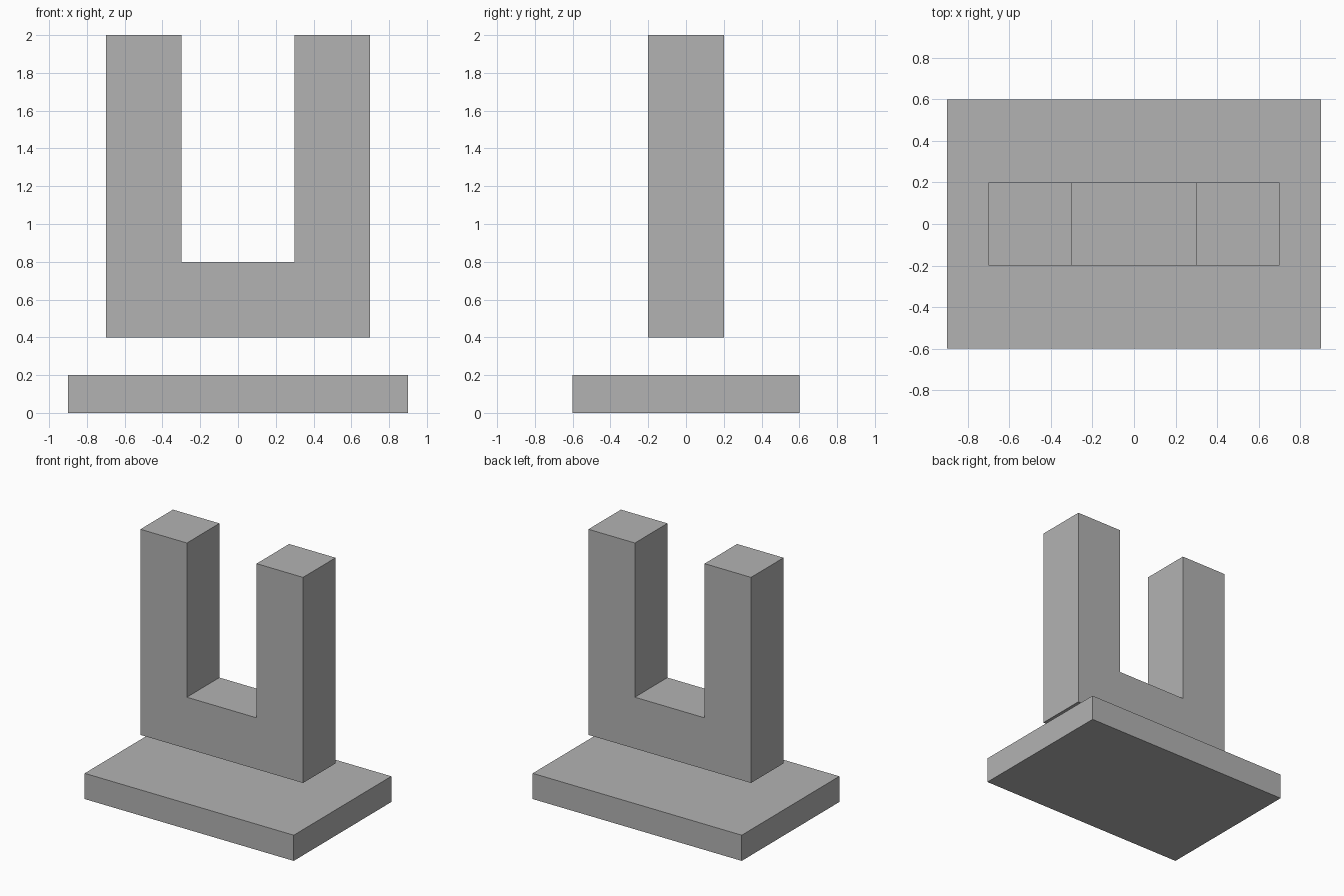
import bpy
import bmesh
from mathutils import Vector

default_cube = bpy.data.objects.get("Cube")
if default_cube:
    bpy.data.objects.remove(default_cube, do_unlink=True)

# Plain grey shared by both parts
GREY = (0.45, 0.45, 0.45, 1)
grey = bpy.data.materials.new("plain grey")
grey.use_nodes = True
grey.diffuse_color = GREY
grey.node_tree.nodes["Principled BSDF"].inputs["Base Color"].default_value = GREY


def extrude_profile(name, half_profile, depth):
    """Mirror a right-half (x, z) outline across x = 0 and extrude it along y."""
    outline = half_profile + [(-x, z) for x, z in reversed(half_profile)]
    bm = bmesh.new()
    front = bm.faces.new([bm.verts.new((x, -depth / 2, z)) for x, z in outline])
    extruded = bmesh.ops.extrude_face_region(bm, geom=[front], use_keep_orig=True)
    back = [v for v in extruded["geom"] if isinstance(v, bmesh.types.BMVert)]
    bmesh.ops.translate(bm, verts=back, vec=Vector((0, depth, 0)))
    bmesh.ops.recalc_face_normals(bm, faces=bm.faces)
    mesh = bpy.data.meshes.new(name)
    bm.to_mesh(mesh)
    bm.free()
    mesh.materials.append(grey)
    obj = bpy.data.objects.new(name, mesh)
    bpy.context.collection.objects.link(obj)
    return obj


# Flat base slab
extrude_profile("base_slab", [(0.9, 0), (0.9, 0.2)], 1.2)

# Upright U block, floating just above the slab
extrude_profile("u_block", [(0.7, 0.4), (0.7, 2), (0.3, 2), (0.3, 0.8)], 0.4)
